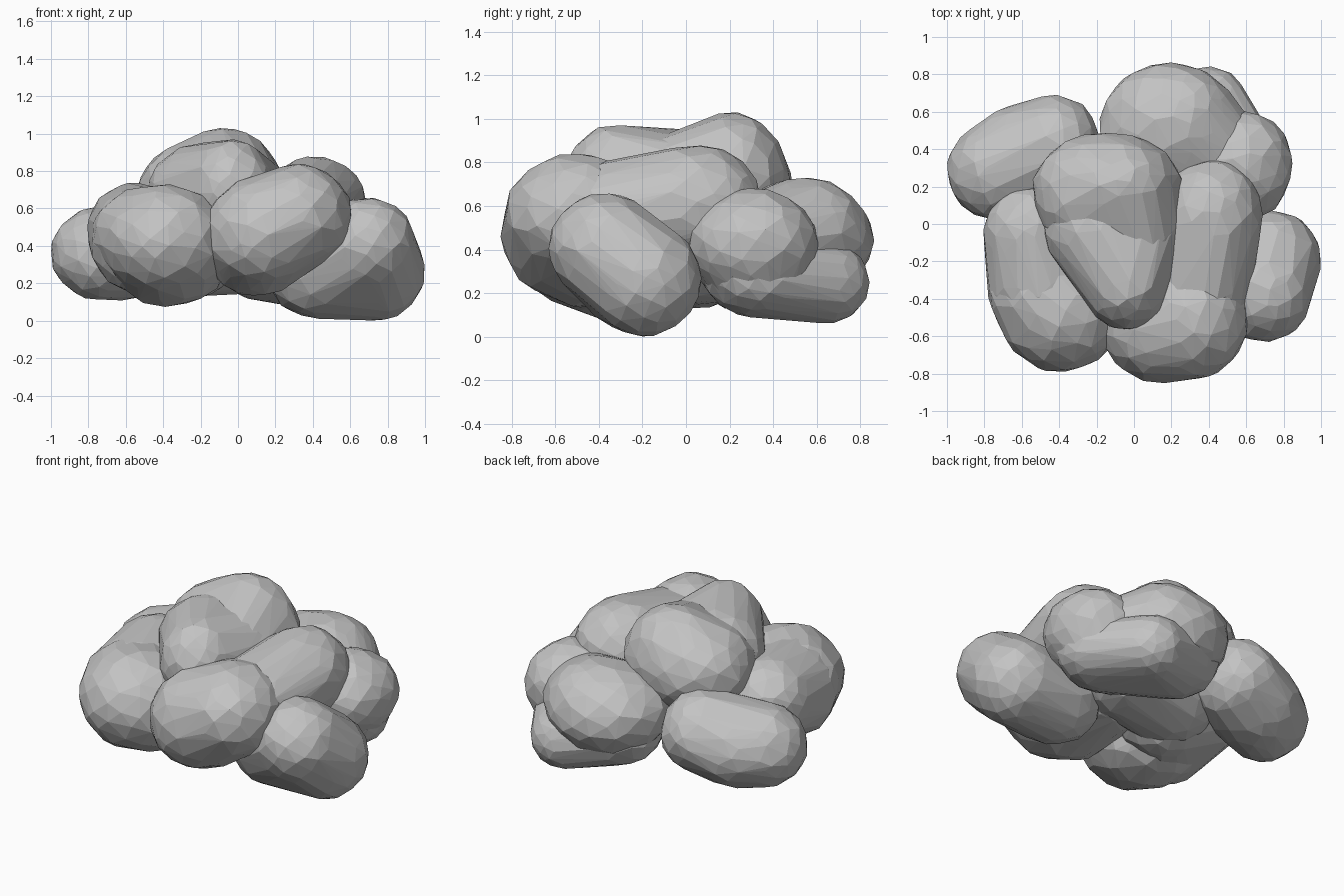
import bpy
import bmesh
import math
import random
from mathutils import Vector

random.seed(7)

default_cube = bpy.data.objects.get("Cube")
if default_cube:
    bpy.data.objects.remove(default_cube, do_unlink=True)

# One plain grey for the whole cluster
grey = bpy.data.materials.new("stone grey")
grey.use_nodes = True
grey_value = (0.55, 0.55, 0.55, 1.0)
grey.diffuse_color = grey_value
grey.node_tree.nodes["Principled BSDF"].inputs["Base Color"].default_value = grey_value


def sphere_directions(count):
    """Evenly spread unit vectors, nudged so the facets come out irregular."""
    golden_angle = math.pi * (3 - math.sqrt(5))
    for i in range(count):
        height = 1 - 2 * (i + 0.5) / count
        ring = math.sqrt(1 - height * height)
        nudge = Vector([random.uniform(-0.08, 0.08) for axis in range(3)])
        direction = Vector((ring * math.cos(golden_angle * i),
                            ring * math.sin(golden_angle * i), height))
        yield (direction + nudge).normalized()


def boulder(name, *lobes):
    """Flat-faceted boulder: the hull around (centre, radii) ellipsoid lobes."""
    bm = bmesh.new()
    for centre, radii in lobes:
        for d in sphere_directions(110):
            offset = Vector([a * r for a, r in zip(d, radii)])
            bm.verts.new(Vector(centre) + offset * random.uniform(0.985, 1.02))
    bmesh.ops.convex_hull(bm, input=bm.verts[:])
    loose = [v for v in bm.verts if not v.link_faces]
    bmesh.ops.delete(bm, geom=loose, context='VERTS')
    bmesh.ops.remove_doubles(bm, verts=bm.verts[:], dist=0.025)
    bmesh.ops.recalc_face_normals(bm, faces=bm.faces[:])
    mesh = bpy.data.meshes.new(name)
    bm.to_mesh(mesh)
    bm.free()
    mesh.materials.append(grey)
    obj = bpy.data.objects.new(name, mesh)
    bpy.context.collection.objects.link(obj)


# Egg-shaped crown: broad back and narrow front, with a slight saddle between
crown_middle = ((0.02, -0.05, 0.65), (0.25, 0.32, 0.27))
boulder("top_back_boulder",
        ((-0.14, 0.2, 0.69), (0.4, 0.29, 0.28)),
        ((-0.07, 0.21, 0.72), (0.3, 0.26, 0.31)),
        ((-0.27, 0.13, 0.68), (0.26, 0.27, 0.26)),
        crown_middle)
boulder("top_front_boulder",
        ((-0.04, -0.32, 0.7), (0.23, 0.25, 0.27)),
        ((-0.2, -0.02, 0.67), (0.29, 0.28, 0.28)),
        crown_middle)

# Large front boulder, with a shoulder reaching back along the left side
middle = ((0.12, -0.12, 0.42), (0.31, 0.3, 0.26))
boulder("front_left_boulder",
        ((0.12, -0.54, 0.47), (0.3, 0.31, 0.3)),
        ((0.32, -0.5, 0.56), (0.29, 0.33, 0.28)),
        ((0.1, -0.45, 0.4), (0.28, 0.28, 0.27)),
        middle)
boulder("left_shoulder_boulder",
        ((0.34, -0.35, 0.54), (0.29, 0.27, 0.27)),
        ((0.42, 0.04, 0.61), (0.27, 0.31, 0.27)),
        middle)

# Front right boulder, bulging back along the right side and underneath
boulder("front_right_boulder",
        ((-0.39, -0.46, 0.43), (0.34, 0.33, 0.3)),
        ((-0.37, -0.32, 0.36), (0.33, 0.33, 0.29)),
        ((-0.48, -0.36, 0.46), (0.3, 0.27, 0.26)))
boulder("right_shoulder_boulder",
        ((-0.55, -0.06, 0.48), (0.26, 0.27, 0.26)),
        ((-0.5, -0.33, 0.43), (0.29, 0.26, 0.29)),
        ((-0.28, -0.08, 0.38), (0.3, 0.26, 0.27)))

# Low boulder on the left that touches the ground
boulder("low_left_boulder",
        ((0.69, -0.37, 0.41), (0.26, 0.26, 0.25)),
        ((0.74, -0.19, 0.26), (0.26, 0.26, 0.26)),
        ((0.44, -0.21, 0.26), (0.29, 0.27, 0.25)))

# Back left group: an upper lobe, a side lobe and a shelf below them
boulder("back_boulder",
        ((0.19, 0.52, 0.45), (0.38, 0.34, 0.27)),
        ((0.26, 0.54, 0.5), (0.27, 0.29, 0.23)),
        ((0.42, 0.36, 0.42), (0.28, 0.28, 0.22)))
boulder("back_left_boulder",
        ((0.57, 0.31, 0.43), (0.28, 0.3, 0.25)),
        ((0.4, 0.3, 0.38), (0.28, 0.27, 0.25)),
        ((0.5, 0.34, 0.29), (0.27, 0.26, 0.2)))
boulder("low_back_boulder",
        ((0.4, 0.64, 0.25), (0.21, 0.2, 0.19)),
        ((0.52, 0.33, 0.28), (0.27, 0.25, 0.19)),
        ((0.14, 0.5, 0.32), (0.28, 0.26, 0.21)))

# Back right boulder, sloping down and outward
boulder("back_right_boulder",
        ((-0.74, 0.28, 0.36), (0.26, 0.26, 0.25)),
        ((-0.6, 0.36, 0.36), (0.28, 0.28, 0.25)),
        ((-0.42, 0.42, 0.42), (0.24, 0.27, 0.25)))

# Filler closing the middle of the underside
boulder("core_boulder",
        ((-0.2, 0.05, 0.38), (0.3, 0.28, 0.25)),
        ((0.15, 0.1, 0.4), (0.3, 0.3, 0.25)))
